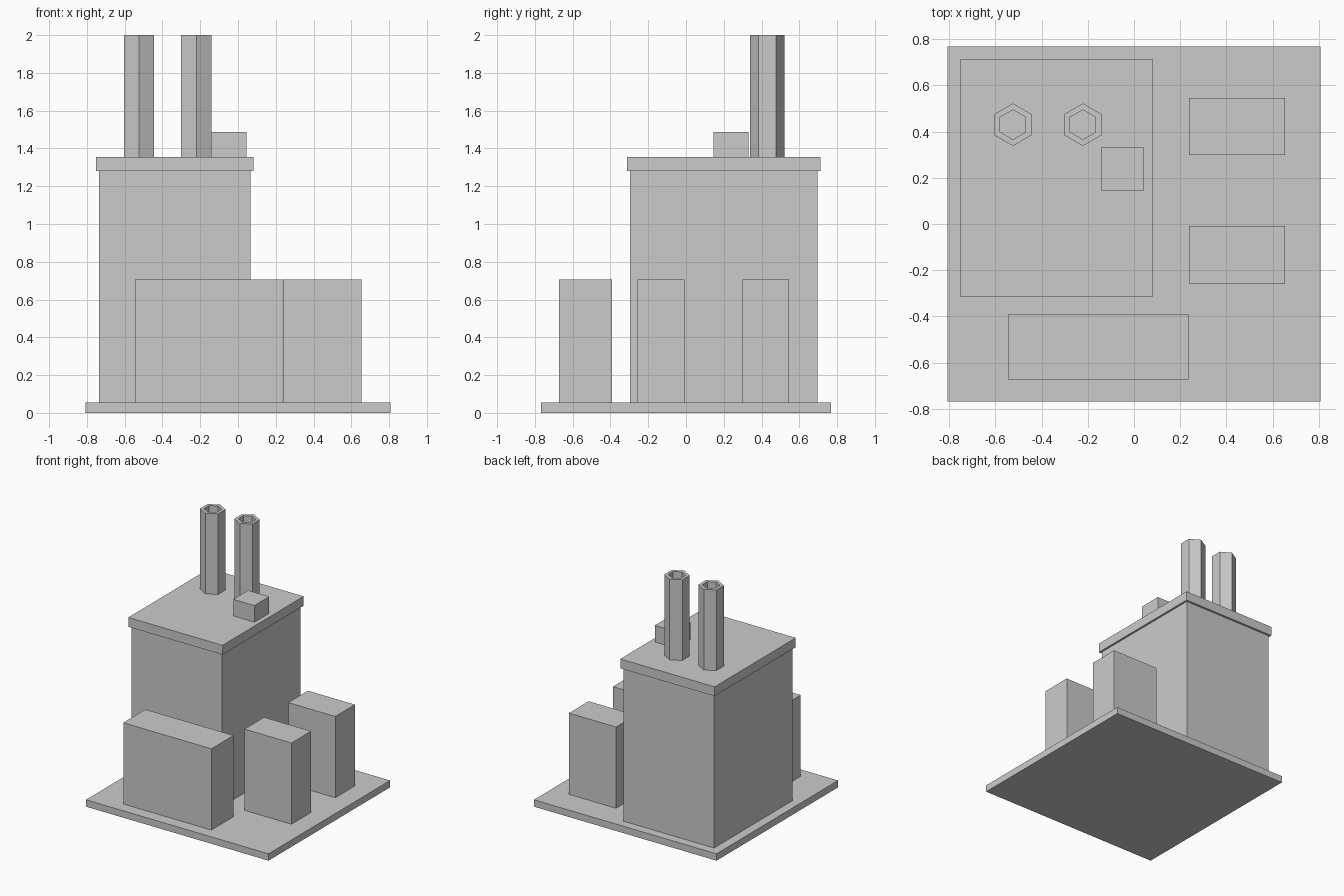
import bpy, bmesh
from math import sin, cos, pi

if "Cube" in bpy.data.objects:
    bpy.data.objects.remove(bpy.data.objects["Cube"])


def box(name, x, y, z):
    """Box from (min, max) ranges on each axis."""
    bm = bmesh.new()
    bmesh.ops.create_cube(bm, size=1)
    for v in bm.verts:
        v.co = [(a + b) / 2 + c * (b - a) for c, (a, b) in zip(v.co, (x, y, z))]
    return finish(name, bm)


def tube(name, cx, cy, z0, z1, outer, inner, sides=6):
    """Hollow prism with a corner pointing along y."""
    bm = bmesh.new()
    rings = [[bm.verts.new((cx + r * sin(2 * pi * i / sides),
                            cy + r * cos(2 * pi * i / sides), z))
              for i in range(sides)]
             for r, z in ((outer, z0), (outer, z1), (inner, z1), (inner, z0))]
    for k in range(4):
        a, b = rings[k], rings[(k + 1) % 4]
        for i in range(sides):
            j = (i + 1) % sides
            bm.faces.new((a[i], a[j], b[j], b[i]))
    return finish(name, bm)


def finish(name, bm):
    bmesh.ops.recalc_face_normals(bm, faces=bm.faces)
    mesh = bpy.data.meshes.new(name)
    bm.to_mesh(mesh)
    bm.free()
    obj = bpy.data.objects.new(name, mesh)
    bpy.context.collection.objects.link(obj)
    return obj


BASE, WALL, ROOF, LOW = 0.055, 1.28, 1.355, 0.705

# Ground slab
box("base_slab", (-0.808, 0.808), (-0.768, 0.768), (0, BASE))

# Main building and overhanging roof
box("main_building", (-0.736, 0.066), (-0.297, 0.697), (BASE, WALL))
box("roof_slab", (-0.752, 0.082), (-0.313, 0.713), (WALL, ROOF))

# Low surrounding blocks
box("front_block", (-0.545, 0.235), (-0.672, -0.392), (BASE, LOW))
for i, y in enumerate((-0.257, 0.298)):
    box(f"side_block_{i + 1}", (0.237, 0.653), (y, y + 0.248), (BASE, LOW))

# Rooftop box and hollow hexagonal chimneys
box("roof_box", (-0.143, 0.044), (0.145, 0.332), (ROOF, 1.488))
for i, x in enumerate((-0.524, -0.221)):
    tube(f"chimney_{i + 1}", x, 0.43, ROOF, 2.0, 0.092, 0.064)
